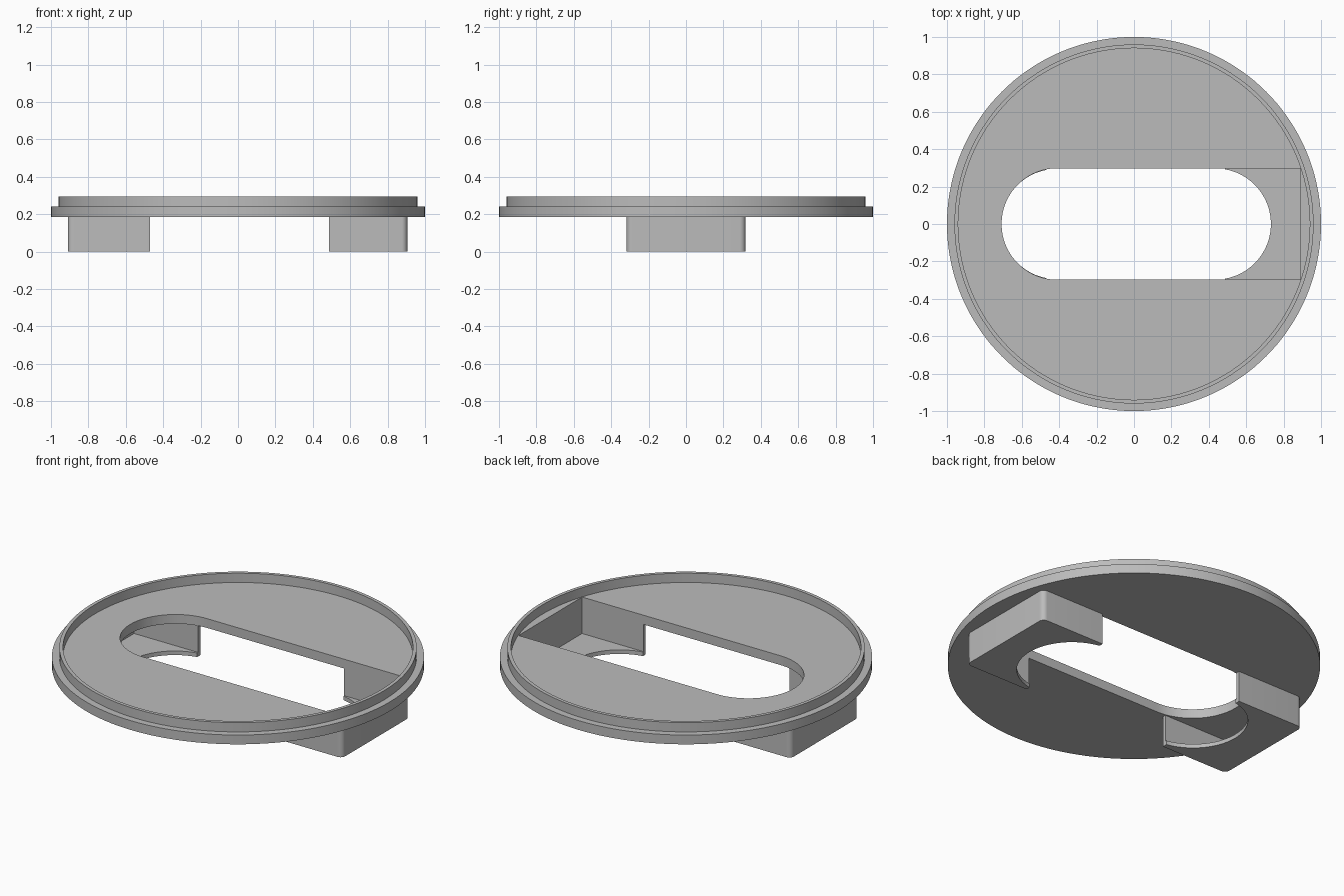
import bpy, bmesh, math

cube = bpy.data.objects.get("Cube")
if cube:
    bpy.data.objects.remove(cube, do_unlink=True)

grey = bpy.data.materials.new("plain grey")
grey.use_nodes = True
COLOUR = (0.5, 0.5, 0.5, 1)
grey.diffuse_color = COLOUR
grey.node_tree.nodes["Principled BSDF"].inputs["Base Color"].default_value = COLOUR

PLATE_BOTTOM, PLATE_TOP, LIP_TOP = 0.185, 0.24, 0.295
SLOT = 0.298          # half width of the slot
FLOOR = 0.024         # thickness of the pocket floors


def finish(name, bm):
    bmesh.ops.recalc_face_normals(bm, faces=bm.faces)
    mesh = bpy.data.meshes.new(name)
    bm.to_mesh(mesh)
    bm.free()
    mesh.materials.append(grey)
    obj = bpy.data.objects.new(name, mesh)
    bpy.context.collection.objects.link(obj)
    return obj


def prism(name, outline, z0, z1):
    bm = bmesh.new()
    face = bm.faces.new([bm.verts.new((x, y, z0)) for x, y in outline])
    up = bmesh.ops.extrude_face_region(bm, geom=[face])["geom"]
    verts = [v for v in up if isinstance(v, bmesh.types.BMVert)]
    bmesh.ops.translate(bm, verts=verts, vec=(0, 0, z1 - z0))
    return finish(name, bm)


def arc(cx, cy, r, start, end, steps):
    angles = [math.radians(start + (end - start) * i / steps) for i in range(steps + 1)]
    return [(cx + r * math.cos(a), cy + r * math.sin(a)) for a in angles]


def box(x0, x1, half):
    return [(x0, -half), (x1, -half), (x1, half), (x0, half)]


def round_end(near, centre, r):
    """Outline straight at x = near, with a half circle at its far end."""
    return [(near, -r)] + arc(centre, 0, r, -90, 90, 48) + [(near, r)]


def flip(outline):
    return [(-x, y) for x, y in outline]


def cut(obj, *cutters):
    for cutter in cutters:
        mod = obj.modifiers.new("cut", "BOOLEAN")
        mod.operation = "DIFFERENCE"
        mod.solver = "EXACT"
        mod.object = cutter
        bpy.context.view_layer.objects.active = obj
        bpy.ops.object.modifier_apply(modifier=mod.name)
        bpy.data.objects.remove(cutter, do_unlink=True)


def smooth(obj):
    bpy.ops.object.select_all(action="DESELECT")
    obj.select_set(True)
    bpy.context.view_layer.objects.active = obj
    bpy.ops.object.shade_smooth_by_angle(angle=math.radians(30))


# Round plate with a raised lip, turned from a profile
profile = [(0, PLATE_BOTTOM), (1, PLATE_BOTTOM), (1, PLATE_TOP), (0.96, PLATE_TOP),
           (0.96, LIP_TOP), (0.94, LIP_TOP), (0.94, PLATE_TOP), (0, PLATE_TOP)]
bm = bmesh.new()
points = [bm.verts.new((r, 0, z)) for r, z in profile]
edges = [bm.edges.new(pair) for pair in zip(points, points[1:])]
bmesh.ops.spin(bm, geom=points + edges, cent=(0, 0, 0), axis=(0, 0, 1),
               angle=math.tau, steps=144, use_merge=True)
bmesh.ops.remove_doubles(bm, verts=bm.verts, dist=0.0001)
plate = finish("round_plate", bm)

# Slot: round at one end, running square over the open pocket at the other
slot = flip(round_end(-0.89, 0.41, SLOT))
cut(plate, prism("slot_cutter", slot, 0, 1))
smooth(plate)


# Hollow pockets under the plate, each with a round notch in its floor
def pocket(name, near, far, centre, notch, side):
    turn = flip if side < 0 else list
    r, half = 0.03, 0.318
    outer = ([(near, -half)] + arc(far - r, r - half, r, -90, 0, 8)
             + arc(far - r, half - r, r, 0, 90, 8) + [(near, half)])
    body = prism(name, turn(outer), 0, PLATE_BOTTOM)
    cut(body,
        prism("hollow_cutter", turn(box(0.2, 0.89, SLOT)), FLOOR, 1),
        prism("notch_cutter", turn(round_end(0.2, centre, notch)), -1, 0.1))
    smooth(body)


pocket("left_pocket", 0.487, 0.905, 0.435, 0.297, 1)
pocket("right_pocket", 0.47, 0.91, 0.415, 0.294, -1)
